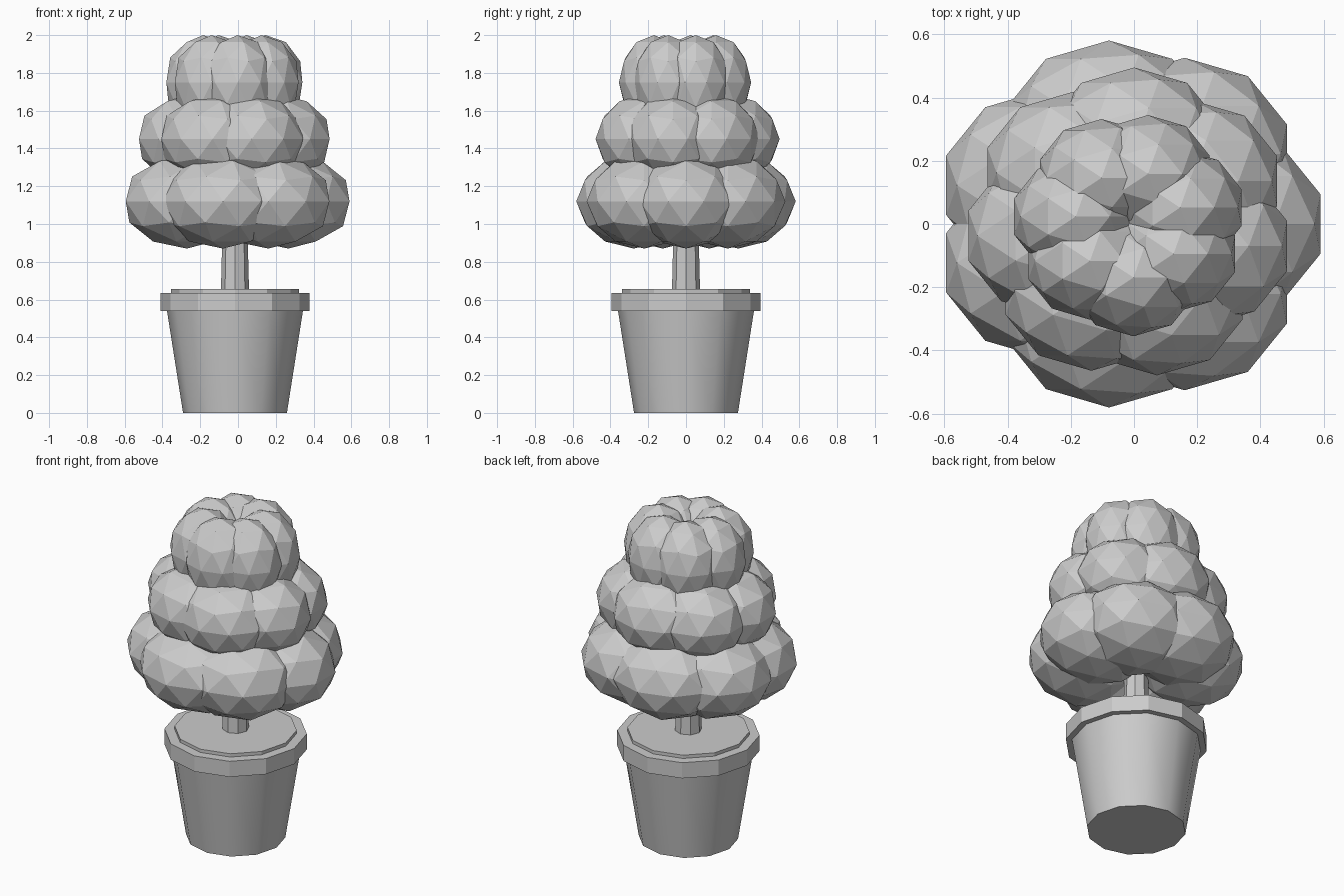
import bpy, bmesh, math
from mathutils import Matrix, Vector

cube = bpy.data.objects.get("Cube")
if cube:
    bpy.data.objects.remove(cube, do_unlink=True)

CENTRE_X = -0.016

# Single plain grey material
grey = bpy.data.materials.new("plain grey")
grey.use_nodes = True
colour = (0.6, 0.6, 0.6, 1)
grey.diffuse_color = colour
grey.node_tree.nodes["Principled BSDF"].inputs["Base Color"].default_value = colour


def add_object(name, bm, smooth_angle=None):
    mesh = bpy.data.meshes.new(name)
    bm.normal_update()
    bm.to_mesh(mesh)
    bm.free()
    mesh.materials.append(grey)
    obj = bpy.data.objects.new(name, mesh)
    bpy.context.collection.objects.link(obj)
    if smooth_angle:
        bpy.ops.object.select_all(action='DESELECT')
        obj.select_set(True)
        bpy.context.view_layer.objects.active = obj
        bpy.ops.object.shade_smooth_by_angle(angle=math.radians(smooth_angle))
    return obj


def tapered_cylinder(name, sides, z0, z1, r0, r1, smooth_angle=None):
    bm = bmesh.new()
    place = Matrix.Translation((CENTRE_X, 0, (z0 + z1) / 2))
    bmesh.ops.create_cone(bm, cap_ends=True, segments=sides, radius1=r0,
                          radius2=r1, depth=z1 - z0, matrix=place)
    return add_object(name, bm, smooth_angle)


def foliage_ring(name, z, ring_radius, start_angle, size, count=7):
    """Ring of overlapping faceted leaf clumps."""
    bm = bmesh.new()
    for i in range(count):
        a = math.radians(start_angle) + math.tau * i / count
        spot = Vector((CENTRE_X + ring_radius * math.cos(a),
                       ring_radius * math.sin(a), z))
        bmesh.ops.create_icosphere(
            bm, subdivisions=2, radius=1,
            matrix=Matrix.Translation(spot) @ Matrix.Diagonal((*size, 1)))
    return add_object(name, bm)


# Pot, rim, soil and trunk
tapered_cylinder("pot_body", 12, 0, 0.56, 0.275, 0.363, 29.9)
tapered_cylinder("pot_rim", 12, 0.54, 0.635, 0.394, 0.394)
tapered_cylinder("soil", 12, 0.6, 0.655, 0.338, 0.338)
tapered_cylinder("trunk", 8, 0.62, 1.15, 0.075, 0.062)

# Three foliage tiers, turned so the clumps interlock
foliage_ring("lower_foliage", 1.12, 0.283, 0, (0.34, 0.305, 0.25))
foliage_ring("middle_foliage", 1.45, 0.24, 86, (0.285, 0.256, 0.235))
foliage_ring("upper_foliage", 1.75, 0.17, 172, (0.205, 0.186, 0.25))
